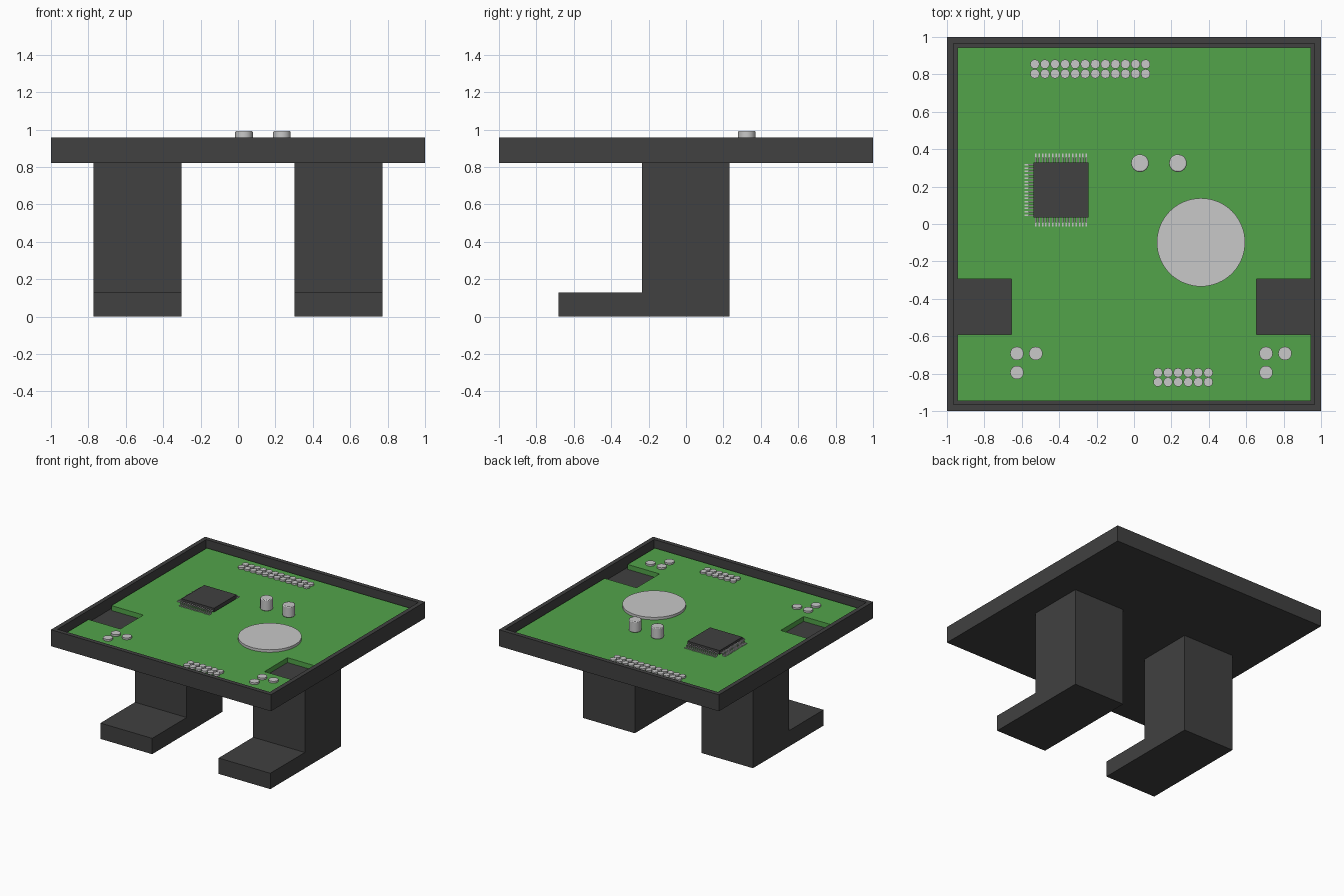
import bpy, bmesh, math

if "Cube" in bpy.data.objects:
    bpy.data.objects.remove(bpy.data.objects["Cube"])


def material(name, rgb):
    m = bpy.data.materials.new(name)
    m.diffuse_color = (*rgb, 1)
    m.use_nodes = True
    m.node_tree.nodes["Principled BSDF"].inputs["Base Color"].default_value = m.diffuse_color
    return m


DARK = material("dark plastic", (0.052, 0.052, 0.052))
GREEN = material("board green", (0.085, 0.37, 0.068))
METAL = material("light metal", (0.58, 0.58, 0.58))


def finish(name, bm, mat):
    bmesh.ops.recalc_face_normals(bm, faces=bm.faces)
    me = bpy.data.meshes.new(name)
    bm.to_mesh(me)
    bm.free()
    me.materials.append(mat)
    ob = bpy.data.objects.new(name, me)
    bpy.context.collection.objects.link(ob)
    return ob


def add_box(bm, x0, x1, y0, y1, z0, z1):
    verts = bmesh.ops.create_cube(bm, size=1)["verts"]
    for v in verts:
        v.co = (x1 if v.co.x > 0 else x0, y1 if v.co.y > 0 else y0, z1 if v.co.z > 0 else z0)


def add_disc(bm, x, y, r, z0, z1, sides):
    verts = bmesh.ops.create_cone(bm, cap_ends=True, segments=sides, radius1=r, radius2=r, depth=z1 - z0)["verts"]
    bmesh.ops.translate(bm, verts=verts, vec=(x, y, (z0 + z1) / 2))
    return verts


def prism(name, points, offset, mat):
    """Extrude a closed 3D outline along offset."""
    bm = bmesh.new()
    face = bm.faces.new([bm.verts.new(p) for p in points])
    new = bmesh.ops.extrude_face_region(bm, geom=[face])["geom"]
    bmesh.ops.translate(bm, verts=[v for v in new if isinstance(v, bmesh.types.BMVert)], vec=offset)
    # the source face stays as the closing cap
    if face.is_valid is False or len(face.edges[0].link_faces) < 2:
        bmesh.ops.holes_fill(bm, edges=bm.edges)
    return finish(name, bm, mat)


def discs(name, centres, r, z1, sides):
    bm = bmesh.new()
    for x, y in centres:
        add_disc(bm, x, y, r, BOARD, z1, sides)
    ob = finish(name, bm, METAL)
    bpy.context.view_layer.objects.active = ob
    ob.select_set(True)
    bpy.ops.object.shade_smooth_by_angle(angle=math.radians(35))
    ob.select_set(False)
    return ob


FLOOR, BOARD, RIM = 0.86, 0.90, 0.957

# Tray: slab with a sunken top
bm = bmesh.new()
add_box(bm, -1, 1, -1, 1, 0.822, RIM)
bm.normal_update()
top = max(bm.faces, key=lambda f: f.calc_center_median().z)
bmesh.ops.inset_region(bm, faces=[top], thickness=0.05)
new = bmesh.ops.extrude_face_region(bm, geom=[top])["geom"]
bmesh.ops.translate(bm, verts=[v for v in new if isinstance(v, bmesh.types.BMVert)], vec=(0, 0, FLOOR - RIM))
if top.is_valid:
    bmesh.ops.delete(bm, geom=[top], context='FACES_ONLY')
finish("tray", bm, DARK)

# L-shaped legs with forward-pointing feet
profile = [(0.233, 0), (0.233, 0.822), (-0.235, 0.822), (-0.235, 0.13), (-0.683, 0.13), (-0.683, 0)]
for side, x in (("left", -0.772), ("right", 0.302)):
    prism(side + "_leg", [(x, y, z) for y, z in profile], (0.47, 0, 0), DARK)

# Circuit board with a notch on each side
half = [(0.945, -0.945), (0.945, -0.592), (0.655, -0.592), (0.655, -0.293), (0.945, -0.293), (0.945, 0.945)]
outline = half + [(-x, y) for x, y in reversed(half)]
prism("circuit_board", [(x, y, FLOOR) for x, y in outline], (0, 0, BOARD - FLOOR), GREEN)

# Chip body
CX, CY, H = -0.39, 0.182, 0.147
bm = bmesh.new()
add_box(bm, CX - H, CX + H, CY - H, CY + H, BOARD + 0.008, 0.94)
finish("chip", bm, DARK)

# Chip pins on left, back and front: a shoulder, a drop and a foot each
bm = bmesh.new()
N, W = 16, 0.004
for i in range(N):
    t = -0.135 + 0.27 * i / (N - 1)
    for a, b, z0, z1 in ((H, H + 0.025, 0.916, 0.922), (H + 0.02, H + 0.026, BOARD, 0.922), (H + 0.02, H + 0.048, BOARD, 0.906)):
        add_box(bm, CX - b, CX - a, CY + t - W, CY + t + W, z0, z1)
        add_box(bm, CX + t - W, CX + t + W, CY + a, CY + b, z0, z1)
        add_box(bm, CX + t - W, CX + t + W, CY - b, CY - a, z0, z1)
finish("chip_pins", bm, METAL)

# Coin cell and two capacitors
discs("coin_cell", [(0.358, -0.098)], 0.236, 0.921, 64)
caps = discs("capacitors", [(0.032, 0.325), (0.235, 0.325)], 0.047, 0.992, 32)
bev = caps.modifiers.new("soft rim", 'BEVEL')
bev.width, bev.segments, bev.limit_method = 0.006, 2, 'ANGLE'
bev.angle_limit = math.radians(40)

# Pin headers and solder studs
discs("back_header", [(-0.53 + 0.0538 * i, y) for i in range(12) for y in (0.803, 0.855)], 0.025, 0.915, 12)
discs("front_header", [(0.128 + 0.0538 * i, y) for i in range(6) for y in (-0.795, -0.845)], 0.025, 0.915, 12)
for side, x in (("left", -0.626), ("right", 0.706)):
    discs(side + "_studs", [(x, -0.692), (x + 0.101, -0.692), (x, -0.794)], 0.036, 0.915, 24)
